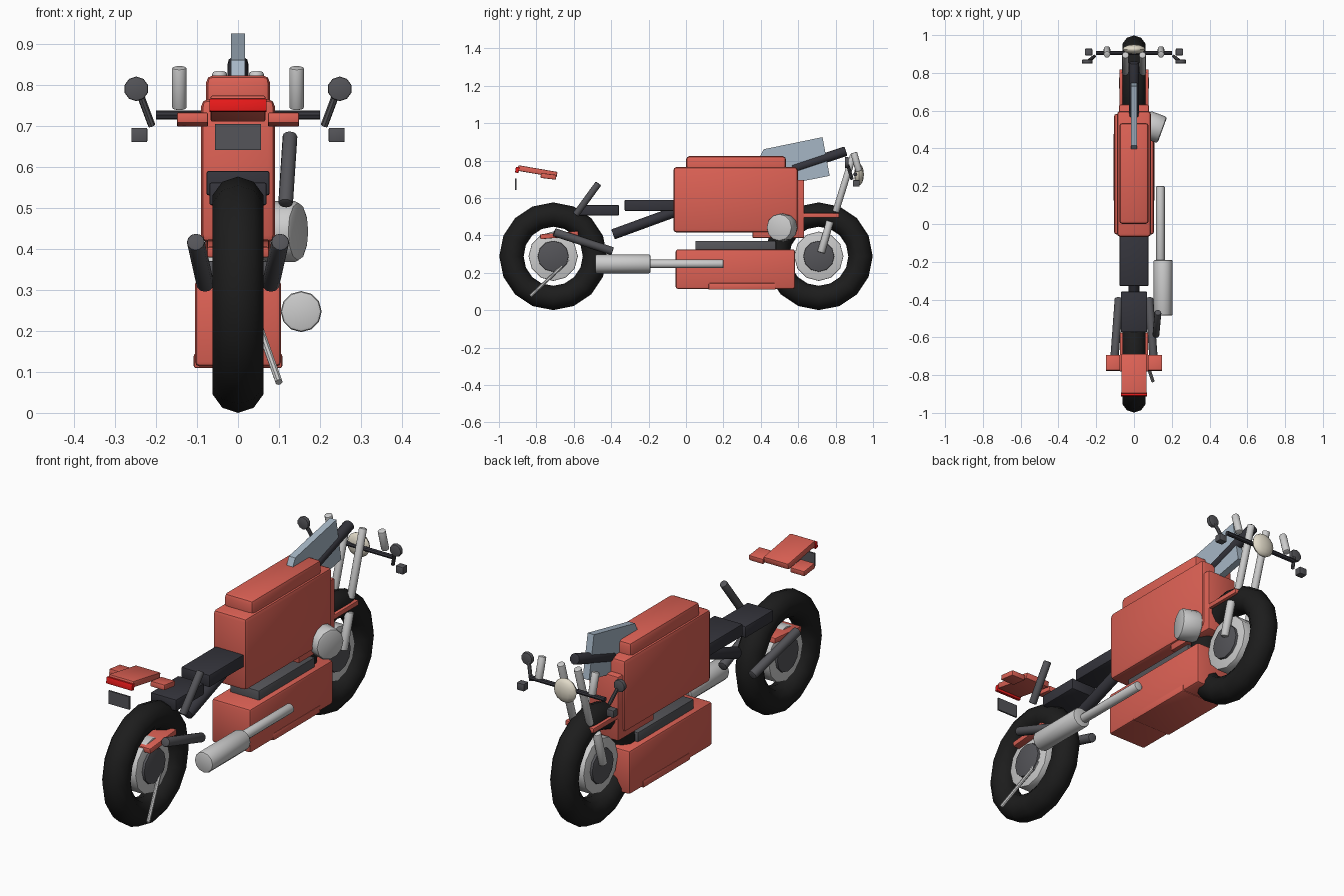
import bpy, bmesh, math
from mathutils import Vector, Matrix

if "Cube" in bpy.data.objects:
    bpy.data.objects.remove(bpy.data.objects["Cube"])


def material(name, r, g, b, a=1):
    m = bpy.data.materials.new(name)
    m.diffuse_color = (r, g, b, a)
    m.use_nodes = True
    m.node_tree.nodes["Principled BSDF"].inputs["Base Color"].default_value = m.diffuse_color
    return m


RED = material("red_paint", 0.72, 0.12, 0.09)
LAMP = material("bright_red", 0.8, 0.01, 0.01)
BLACK = material("rubber", 0.012, 0.012, 0.012)
DARK = material("dark_plastic", 0.035, 0.035, 0.045)
IRON = material("iron", 0.09, 0.09, 0.1)
CHROME = material("chrome", 0.6, 0.6, 0.62)
CREAM = material("cream_glass", 0.75, 0.7, 0.58)
GLASS = material("tinted_screen", 0.38, 0.47, 0.56)


def finish(bm, name, mat, matrix=None):
    """Turn a bmesh into a shaded object."""
    bmesh.ops.recalc_face_normals(bm, faces=bm.faces)
    me = bpy.data.meshes.new(name)
    bm.to_mesh(me)
    bm.free()
    ob = bpy.data.objects.new(name, me)
    bpy.context.collection.objects.link(ob)
    if matrix:
        ob.matrix_world = matrix
    me.materials.append(mat)
    bpy.ops.object.select_all(action='DESELECT')
    ob.select_set(True)
    bpy.context.view_layer.objects.active = ob
    bpy.ops.object.shade_smooth_by_angle(angle=math.radians(35))
    return ob


def box(name, x, y, z, mat, bevel=0.012, tilt=0):
    """Bevelled box from (min, max) ranges, tilted about x."""
    bm = bmesh.new()
    bmesh.ops.create_cube(bm, size=1)
    bmesh.ops.scale(bm, vec=(x[1] - x[0], y[1] - y[0], z[1] - z[0]), verts=bm.verts)
    if bevel:
        bmesh.ops.bevel(bm, geom=bm.edges[:], offset=bevel, segments=2,
                        profile=0.5, affect='EDGES')
    centre = [(r[0] + r[1]) / 2 for r in (x, y, z)]
    return finish(bm, name, mat, Matrix.Translation(centre) @ Matrix.Rotation(tilt, 4, 'X'))


def rod(name, a, b, r, mat, sides=12, bevel=0.004):
    """Cylinder between two points with softened rims."""
    a, b = Vector(a), Vector(b)
    bm = bmesh.new()
    bmesh.ops.create_cone(bm, cap_ends=True, segments=sides, radius1=r, radius2=r,
                          depth=(b - a).length)
    if bevel:
        rims = [e for e in bm.edges if abs(e.verts[0].co.z - e.verts[1].co.z) < 1e-5]
        bmesh.ops.bevel(bm, geom=rims, offset=bevel, segments=2, profile=0.5, affect='EDGES')
    rot = (b - a).to_track_quat('Z', 'Y').to_matrix().to_4x4()
    return finish(bm, name, mat, Matrix.Translation((a + b) / 2) @ rot)


def ball(name, centre, scale, mat, seg=12):
    bm = bmesh.new()
    bmesh.ops.create_uvsphere(bm, u_segments=seg, v_segments=8, radius=1)
    bmesh.ops.scale(bm, vec=scale, verts=bm.verts)
    return finish(bm, name, mat, Matrix.Translation(centre))


# Wheels: tyre, rim and hub
for label, y in (("rear", -0.71), ("front", 0.71)):
    bpy.ops.mesh.primitive_torus_add(
        major_segments=16, minor_segments=10, major_radius=0.223, minor_radius=0.065,
        location=(0, y, 0.288), rotation=(0, math.pi / 2, 0))
    tyre = bpy.context.object
    tyre.name = label + "_tyre"
    tyre.data.materials.append(BLACK)
    bpy.ops.object.shade_smooth_by_angle(angle=math.radians(60))
    rod(label + "_rim", (-0.04, y, 0.288), (0.04, y, 0.288), 0.132, CHROME)
    rod(label + "_hub", (-0.052, y, 0.288), (0.052, y, 0.288), 0.083, IRON)

# Body and tank
box("body", (-0.09, 0.09), (-0.068, 0.598), (0.415, 0.765), RED, 0.018)
box("nose_block", (-0.079, 0.079), (0.355, 0.632), (0.385, 0.697), RED, 0.008)
box("tank_lid", (-0.078, 0.078), (0.0, 0.535), (0.72, 0.823), RED, 0.018)
box("engine_cover", (-0.105, 0.105), (-0.055, 0.583), (0.113, 0.325), RED, 0.012)
box("belly_strip", (-0.108, 0.108), (0.12, 0.48), (0.109, 0.145), RED, 0.006)
box("engine_top", (-0.078, 0.078), (0.05, 0.48), (0.30, 0.37), IRON, 0.005)

# Seats and their frame
box("seat", (-0.077, 0.077), (-0.328, -0.03), (0.53, 0.59), DARK, 0.006)
box("passenger_seat", (-0.07, 0.07), (-0.573, -0.358), (0.506, 0.562), DARK, 0.006)
rod("frame_spine", (0, -0.39, 0.405), (0, -0.02, 0.54), 0.028, DARK)
rod("side_strut", (0.116, -0.59, 0.51), (0.127, -0.468, 0.677), 0.018, IRON)
for s in (-1, 1):
    rod("swing_arm", (s * 0.103, -0.705, 0.417), (s * 0.08, -0.393, 0.315), 0.022, IRON)

# Tail, lamp, indicators, plate
box("tail", (-0.067, 0.067), (-0.90, -0.688), (0.727, 0.757), RED, 0.005, -0.17)
box("tail_lamp", (-0.07, 0.07), (-0.912, -0.893), (0.734, 0.765), LAMP, 0.003, -0.17)
for s in (-1, 1):
    box("rear_indicator", sorted((s * 0.073, s * 0.149)), (-0.777, -0.694),
        (0.702, 0.728), RED, 0.004, -0.12)
box("rear_plate", (-0.056, 0.056), (-0.914, -0.906), (0.641, 0.704), IRON, 0)
box("rear_inner_guard", (-0.075, 0.075), (-0.78, -0.575), (0.388, 0.414), RED, 0.004, 0.09)

# Exhaust and side stand
rod("muffler", (0.154, -0.485, 0.247), (0.154, -0.19, 0.247), 0.05, CHROME, 12, 0.008)
rod("exhaust_pipe", (0.14, -0.2, 0.247), (0.14, 0.2, 0.247), 0.023, CHROME)
rod("side_stand", (0.1, -0.832, 0.075), (0.02, -0.592, 0.30), 0.009, CHROME, 8, 0)

# Round air filter on the right
rod("air_filter", (0.06, 0.53, 0.442), (0.15, 0.497, 0.442), 0.074, CHROME, 12, 0.012)

# Front fork, guard and steering
box("front_guard", (-0.077, 0.077), (0.62, 0.818), (0.494, 0.518), RED, 0.004)
for s in (-1, 1):
    rod("fork_tube", (s * 0.045, 0.80, 0.525), (s * 0.045, 0.895, 0.83), 0.018, CHROME)
    rod("lower_fork", (s * 0.06, 0.722, 0.308), (s * 0.06, 0.77, 0.475), 0.02, CHROME)
    rod("reservoir", (s * 0.143, 0.925, 0.742), (s * 0.143, 0.897, 0.842), 0.018, CHROME)
    rod("mirror_stalk", (s * 0.21, 0.888, 0.70), (s * 0.238, 0.865, 0.775), 0.009, IRON, 8, 0)
    rod("mirror", (s * 0.248, 0.85, 0.79), (s * 0.248, 0.87, 0.79), 0.03, IRON, 10)
    box("front_indicator", sorted((s * 0.221, s * 0.26)), (0.893, 0.928),
        (0.66, 0.695), IRON, 0.003)
rod("handlebar", (-0.2, 0.905, 0.726), (0.2, 0.905, 0.726), 0.011, DARK, 8, 0)
rod("steering_head", (0, 0.57, 0.755), (0, 0.855, 0.85), 0.026, DARK)
ball("headlight", (0, 0.925, 0.725), (0.06, 0.026, 0.058), CREAM)

# Upright wind blade on the centre line
bm = bmesh.new()
profile = [(0.415, 0.86), (0.73, 0.925), (0.768, 0.718), (0.60, 0.685), (0.385, 0.80)]
face = bm.faces.new([bm.verts.new((-0.017, y, z)) for y, z in profile])
ext = bmesh.ops.extrude_face_region(bm, geom=[face])
bmesh.ops.translate(bm, vec=(0.034, 0, 0),
                    verts=[v for v in ext["geom"] if isinstance(v, bmesh.types.BMVert)])
finish(bm, "wind_blade", GLASS)
